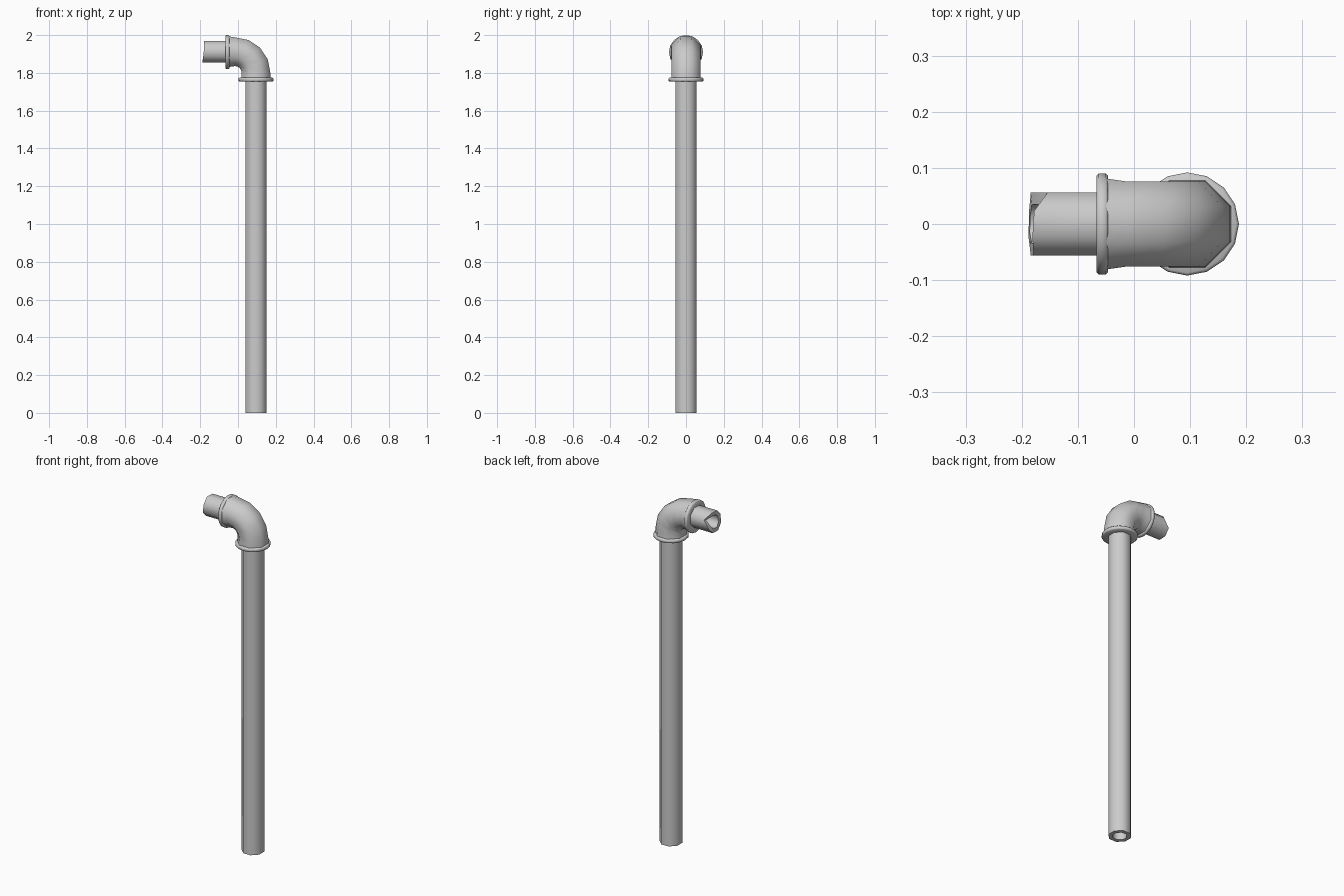
import bpy, bmesh, math
from mathutils import Vector

if "Cube" in bpy.data.objects:
    bpy.data.objects.remove(bpy.data.objects["Cube"])

PX, PZ = 0.095, 1.912          # vertical pipe axis x, horizontal pipe axis z
Y = Vector((0, 1, 0))


def tube(name, rings, sides, closed=False, flat=True, angle=35):
    """Skin rings of (centre, radial axis, radius, per-corner shifts along the pipe)."""
    bm = bmesh.new()
    turn = 0.5 if flat else 0.0
    scale = 1 / math.cos(math.pi / sides) if flat else 1.0
    loops = []
    for centre, axis, radius, shifts in rings:
        along = axis.cross(Y)
        loop = []
        for i in range(sides):
            a = 2 * math.pi * (i + turn) / sides
            p = Vector(centre) + (axis * math.cos(a) + Y * math.sin(a)) * radius * scale
            if shifts:
                p += along * shifts[i]
            loop.append(bm.verts.new(p))
        loops.append(loop)
    pairs = list(zip(loops, loops[1:]))
    if closed:
        pairs.append((loops[-1], loops[0]))
    for a, b in pairs:
        for i in range(sides):
            j = (i + 1) % sides
            bm.faces.new((a[i], a[j], b[j], b[i]))
    bmesh.ops.recalc_face_normals(bm, faces=bm.faces)
    me = bpy.data.meshes.new(name)
    bm.to_mesh(me)
    bm.free()
    ob = bpy.data.objects.new(name, me)
    bpy.context.collection.objects.link(ob)
    bpy.ops.object.select_all(action='DESELECT')
    bpy.context.view_layer.objects.active = ob
    ob.select_set(True)
    bpy.ops.object.shade_smooth_by_angle(angle=math.radians(angle))
    return ob


X, Z = Vector((1, 0, 0)), Vector((0, 0, 1))
OUT, IN = 0.056, 0.035

# Long upright pipe, hollow
tube("upright_pipe", [((PX, 0, z), X, r, None) for z, r in
     ((0, OUT), (1.77, OUT), (1.77, IN), (0, IN))], 8, closed=True, angle=50)

# Short outlet pipe with a broken, uneven mouth (Z x Y points to -x)
chip = [-0.006, -0.03, 0.0, 0.003, 0.004, 0.0, -0.005, -0.003]
tube("outlet_pipe", [
    ((-0.184, 0, PZ), Z, OUT, chip), ((-0.05, 0, PZ), Z, OUT, None),
    ((-0.05, 0, PZ), Z, IN, None), ((-0.182, 0, PZ), Z, IN, chip)],
    8, closed=True, angle=50)

# Elbow: flared outlet end, quarter bend, straight end at the upright
BEND = 0.11
cx, cz = PX - BEND, PZ - BEND
rings = [((-0.05, 0, PZ), Z, 0.081, None)]
for k in range(5):
    t = math.radians(90 - 22.5 * k)
    d = Vector((math.cos(t), 0, math.sin(t)))
    rings.append((Vector((cx, 0, cz)) + d * BEND, d, 0.076, None))
rings.append(((PX, 0, 1.77), X, 0.078, None))
tube("elbow", rings, 8, angle=60)

# Rounded collars at both elbow ends
PROFILE = ((0.0, 0.054), (0.0, 0.087), (0.004, 0.092),
           (0.017, 0.092), (0.021, 0.087), (0.021, 0.054))
tube("lower_collar", [((PX, 0, 1.754 + h), X, r, None) for h, r in PROFILE],
     16, closed=True, flat=False, angle=60)
tube("outlet_collar", [((-0.067 + h, 0, PZ - 0.002), Z, r * 0.98, None) for h, r in PROFILE],
     16, closed=True, flat=False, angle=60)
